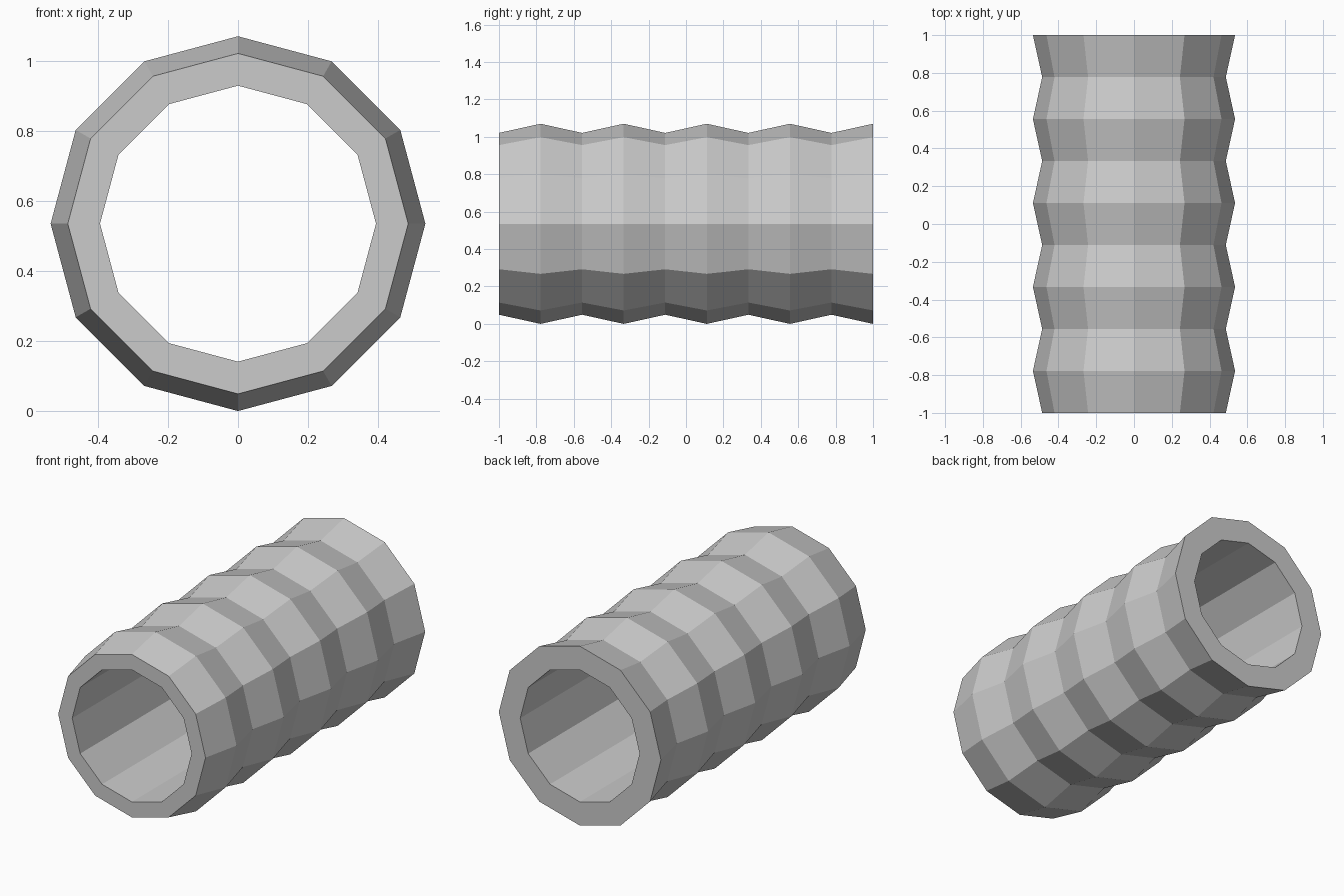
import bpy
import bmesh
from math import cos, sin, pi

cube = bpy.data.objects.get("Cube")
if cube:
    bpy.data.objects.remove(cube, do_unlink=True)

SIDES = 12
RINGS = 10
CREST, VALLEY, BORE = 0.535, 0.486, 0.394

# Plain grey material
grey = bpy.data.materials.new("light_grey")
grey.use_nodes = True
colour = (0.6, 0.6, 0.6, 1)
grey.diffuse_color = colour
grey.node_tree.nodes["Principled BSDF"].inputs["Base Color"].default_value = colour

bm = bmesh.new()


def ring(radius, y):
    """Twelve-sided ring around the y axis, with a corner at the top."""
    angles = [2 * pi * i / SIDES for i in range(SIDES)]
    return [bm.verts.new((radius * sin(a), y, CREST + radius * cos(a))) for a in angles]


# Closed wall section: ridged outside going back, straight bore coming forward
section = [ring(CREST if i % 2 else VALLEY, -1 + 2 * i / (RINGS - 1)) for i in range(RINGS)]
section += [ring(BORE, 1), ring(BORE, -1)]

# Skin each ring to the next, the last one closing onto the first
for k, a in enumerate(section):
    b = section[(k + 1) % len(section)]
    for i in range(SIDES):
        j = (i + 1) % SIDES
        bm.faces.new((a[i], a[j], b[j], b[i]))
bmesh.ops.recalc_face_normals(bm, faces=bm.faces)

mesh = bpy.data.meshes.new("ridged_pipe")
bm.to_mesh(mesh)
bm.free()
mesh.materials.append(grey)
pipe = bpy.data.objects.new("ridged_pipe", mesh)
bpy.context.collection.objects.link(pipe)
